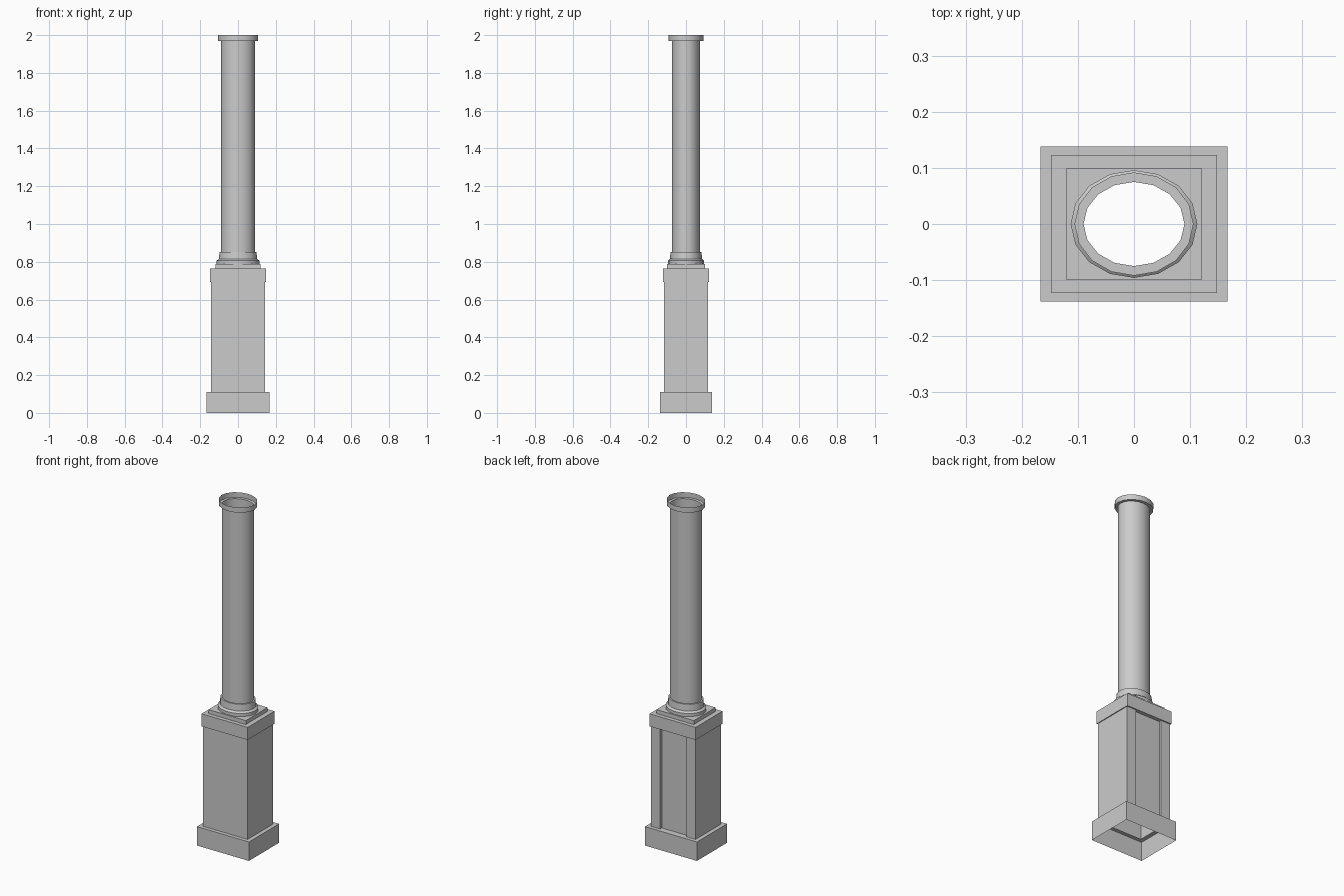
import bpy, bmesh
from math import cos, sin, pi

if "Cube" in bpy.data.objects:
    bpy.data.objects.remove(bpy.data.objects["Cube"])

SIDES = 16


def rect(bm, hx, hy, z):
    return [bm.verts.new((sx * hx, sy * hy, z))
            for sx, sy in ((1, 1), (-1, 1), (-1, -1), (1, -1))]


def ellipse(bm, rx, ry, z):
    return [bm.verts.new((rx * cos(2 * pi * i / SIDES), ry * sin(2 * pi * i / SIDES), z))
            for i in range(SIDES)]


def loft(bm, rings):
    # skin neighbouring rings, leaving both ends open
    faces = []
    for a, b in zip(rings, rings[1:]):
        n = len(a)
        for i in range(n):
            j = (i + 1) % n
            faces.append(bm.faces.new((a[i], a[j], b[j], b[i])))
    return faces


def finish(bm, name):
    mesh = bpy.data.meshes.new(name)
    bm.to_mesh(mesh)
    bm.free()
    ob = bpy.data.objects.new(name, mesh)
    bpy.context.collection.objects.link(ob)
    return ob


# Pedestal: open-bottomed plinth, die, cornice and upper step
bm = bmesh.new()
profile = [(.167, .138, 0), (.167, .138, .11), (.143, .116, .11), (.143, .116, .692),
           (.148, .123, .692), (.148, .123, .765), (.12, .10, .765), (.12, .10, .788)]
rings = [rect(bm, *p) for p in profile]
faces = loft(bm, rings)

# Step top with a round opening for the column
corners = rings[-1]
hole = ellipse(bm, .113, .096, .788)
for k in range(4):
    for i in range(4 * k, 4 * k + 4):
        bm.faces.new((corners[k], hole[(i + 1) % SIDES], hole[i]))
    bm.faces.new((corners[k], corners[(k + 1) % 4], hole[(4 * k + 4) % SIDES]))

# Recessed panel in the back of the die
back = faces[2 * 4]
bmesh.ops.inset_individual(bm, faces=[back], thickness=.03)
for v in back.verts:
    v.co.x = .085 if v.co.x > 0 else -.085
panel = bmesh.ops.extrude_discrete_faces(bm, faces=[back])["faces"][0]
bmesh.ops.translate(bm, verts=panel.verts[:], vec=(0, -.015, 0))
finish(bm, "pedestal")

# Column: base mouldings, oval shaft and open top collar
bm = bmesh.new()
profile = [(.113, .096, .788), (.113, .096, .806), (.101, .085, .815), (.098, .082, .853),
           (.09, .075, .853), (.09, .075, 1.97), (.106, .092, 1.97), (.106, .092, 2.0)]
loft(bm, [ellipse(bm, *p) for p in profile])
column = finish(bm, "column")
bpy.context.view_layer.objects.active = column
column.select_set(True)
bpy.ops.object.shade_smooth_by_angle(angle=pi / 6)
